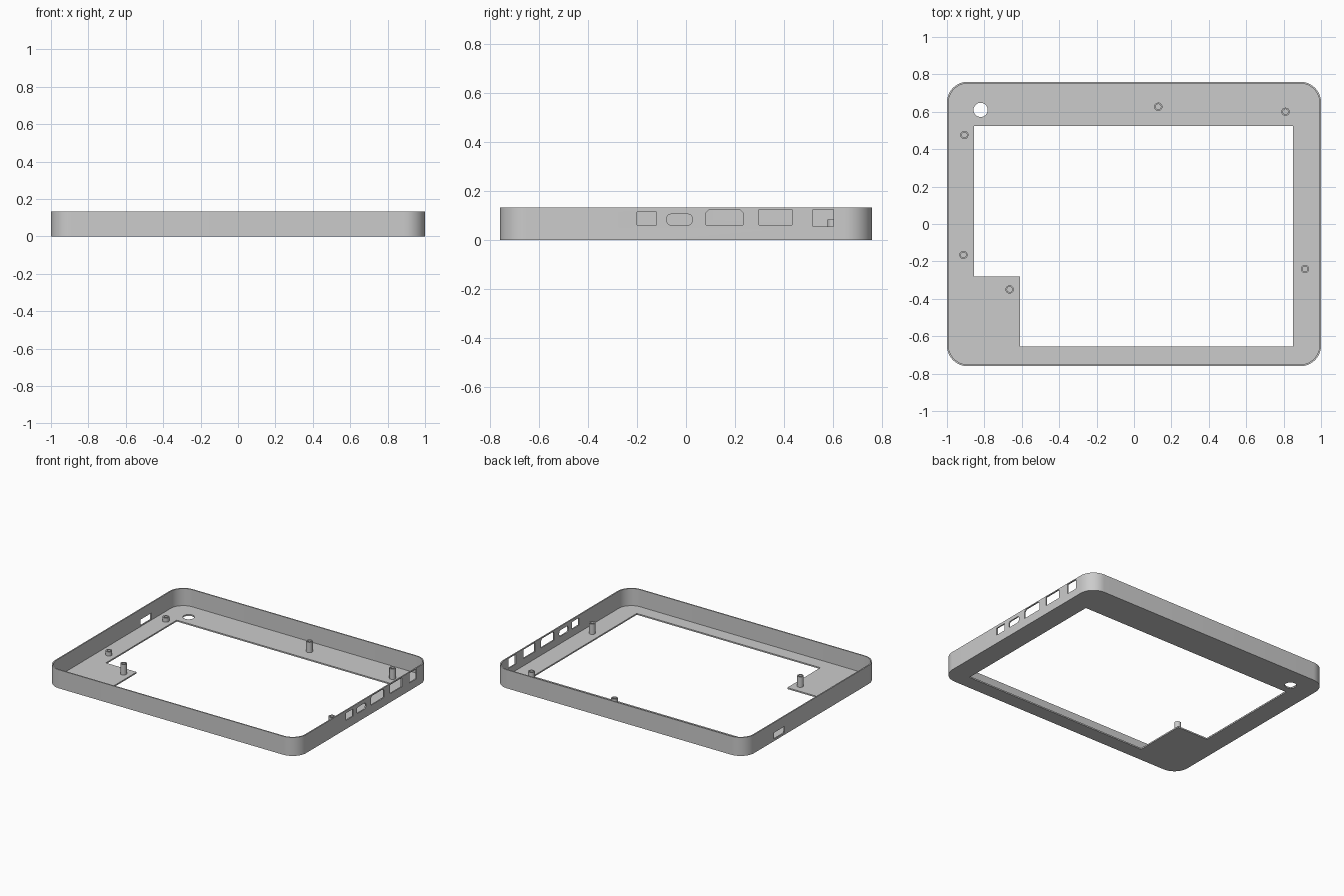
import bpy, bmesh, math
from mathutils import Matrix, Vector

cube = bpy.data.objects.get("Cube")
if cube:
    bpy.data.objects.remove(cube, do_unlink=True)

HALF_X, HALF_Y, HEIGHT = 1.0, 0.76, 0.133
WALL, FLOOR, RADIUS = 0.009, 0.01, 0.11

grey = bpy.data.materials.new("plain grey")
grey.use_nodes = True
grey.diffuse_color = (0.6, 0.6, 0.6, 1)
grey.node_tree.nodes["Principled BSDF"].inputs["Base Color"].default_value = (0.6, 0.6, 0.6, 1)


def finish(bm, name):
    bmesh.ops.recalc_face_normals(bm, faces=bm.faces)
    mesh = bpy.data.meshes.new(name)
    bm.to_mesh(mesh)
    bm.free()
    mesh.materials.append(grey)
    obj = bpy.data.objects.new(name, mesh)
    bpy.context.collection.objects.link(obj)
    return obj


def prism(name, outline, low, high, along_x=False):
    """Extrude an outline along z, or a (y, z) outline along x."""
    bm = bmesh.new()
    place = (lambda a, b: (low, a, b)) if along_x else (lambda a, b: (a, b, low))
    face = bm.faces.new([bm.verts.new(place(a, b)) for a, b in outline])
    grown = bmesh.ops.extrude_face_region(bm, geom=[face])
    shift = Vector((high - low, 0, 0) if along_x else (0, 0, high - low))
    bmesh.ops.translate(bm, vec=shift, verts=[v for v in grown["geom"] if isinstance(v, bmesh.types.BMVert)])
    return finish(bm, name)


def rounded(a0, a1, b0, b1, r, steps=12):
    centres = [(a1 - r, b1 - r), (a0 + r, b1 - r), (a0 + r, b0 + r), (a1 - r, b0 + r)]
    return [(ca + r * math.cos(t), cb + r * math.sin(t))
            for q, (ca, cb) in enumerate(centres)
            for t in [(q + i / steps) * math.pi / 2 for i in range(steps + 1)]]


def rectangle(a0, a1, b0, b1):
    return [(a0, b0), (a1, b0), (a1, b1), (a0, b1)]


def circle(x, y, r, n=32):
    return [(x + r * math.cos(i * math.tau / n), y + r * math.sin(i * math.tau / n)) for i in range(n)]


def cut(target, cutter):
    cutter.hide_render = True
    mod = target.modifiers.new("cut", "BOOLEAN")
    mod.operation, mod.solver, mod.object = "DIFFERENCE", "EXACT", cutter
    bpy.context.view_layer.objects.active = target
    bpy.ops.object.modifier_apply(modifier=mod.name)
    bpy.data.objects.remove(cutter, do_unlink=True)


def smooth(obj):
    bpy.ops.object.select_all(action="DESELECT")
    obj.select_set(True)
    bpy.context.view_layer.objects.active = obj
    bpy.ops.object.shade_smooth_by_angle(angle=math.radians(30))


# Tray: rounded block hollowed from above
tray = prism("case_tray", rounded(-HALF_X, HALF_X, -HALF_Y, HALF_Y, RADIUS), 0, HEIGHT)
ix, iy = HALF_X - WALL, HALF_Y - WALL
cut(tray, prism("cavity", rounded(-ix, ix, -iy, iy, RADIUS - WALL), FLOOR, 0.3))

# Window with a solid corner, and the round hole in the floor
window = [(-0.61, -0.655), (0.85, -0.655), (0.85, 0.525), (-0.855, 0.525), (-0.855, -0.28), (-0.61, -0.28)]
cut(tray, prism("window", window, -0.1, 0.1))
cut(tray, prism("round_hole", circle(-0.82, 0.61, 0.038), -0.1, 0.1))

# Port openings in the left wall
ports = [
    rectangle(-0.2, -0.12, 0.062, 0.114),
    rounded(-0.078, 0.025, 0.062, 0.106, 0.016, 4),
    [(0.082, 0.062), (0.233, 0.062), (0.233, 0.112), (0.219, 0.126), (0.096, 0.126), (0.082, 0.112)],
    rectangle(0.298, 0.433, 0.062, 0.126),
    rectangle(0.518, 0.602, 0.056, 0.126),
]
for outline in ports:
    cut(tray, prism("port", outline, 0.96, 1.05, True))

# Slot in the right wall
cut(tray, prism("slot", rectangle(0.31, 0.43, 0.015, 0.06), -1.05, -0.96, True))
smooth(tray)


# Hollow screw posts
def post(name, x, y, top, outer=0.022, inner=0.014):
    bm = bmesh.new()
    profile = [(outer, FLOOR - 0.002), (outer, top), (inner, top), (inner, FLOOR + 0.002), (0, FLOOR + 0.002)]
    verts = [bm.verts.new((r, 0, z)) for r, z in profile]
    edges = [bm.edges.new(pair) for pair in zip(verts, verts[1:])]
    bmesh.ops.spin(bm, geom=verts + edges, axis=(0, 0, 1), cent=(0, 0, 0),
                   angle=math.tau, steps=24, use_duplicate=False)
    bmesh.ops.remove_doubles(bm, verts=bm.verts, dist=0.0005)
    bmesh.ops.transform(bm, matrix=Matrix.Translation((x, y, 0)), verts=bm.verts)
    smooth(finish(bm, name))


TALL, SHORT = 0.085, 0.04
post("back_middle_post", 0.13, 0.627, TALL)
post("back_left_post", 0.81, 0.6, TALL)
post("left_side_post", 0.914, -0.24, TALL)
post("corner_plate_post", -0.665, -0.35, TALL)
post("right_back_post", -0.907, 0.476, SHORT)
post("right_front_post", -0.912, -0.165, SHORT)
